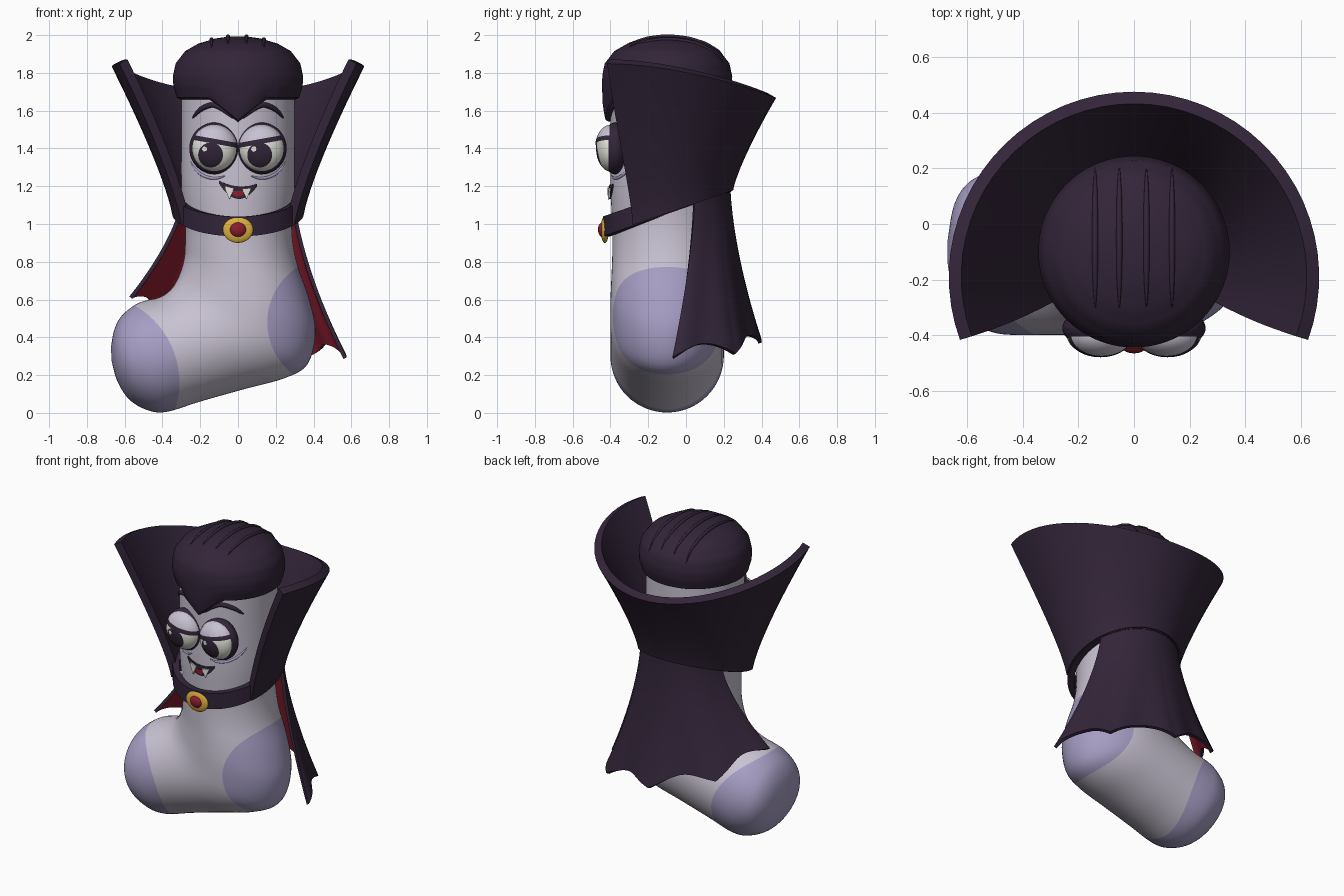
import bpy, bmesh
from math import sin, cos, pi, radians, hypot, sqrt, atan2
from mathutils import Matrix, Vector

if "Cube" in bpy.data.objects:
    bpy.data.objects.remove(bpy.data.objects["Cube"])

CY = -0.1  # depth of the leg axis


def material(name, *rgb):
    m = bpy.data.materials.new(name)
    m.use_nodes = True
    m.diffuse_color = (*rgb, 1)
    node = next(n for n in m.node_tree.nodes if n.type == 'BSDF_PRINCIPLED')
    node.inputs["Base Color"].default_value = (*rgb, 1)
    return m


SOCK = material("pale lilac", 0.58, 0.54, 0.64)
LAV = material("lavender", 0.38, 0.34, 0.55)
DARK = material("dark plum", 0.032, 0.018, 0.04)
RED = material("deep red", 0.26, 0.012, 0.028)
GOLD = material("gold", 0.72, 0.43, 0.05)
WHITE = material("ivory white", 0.76, 0.76, 0.7)


def lerp(a, b, t):
    return a + (b - a) * t


def along(rows, u, smooth=True):
    """Catmull-Rom or linear sample of equal-length tuples."""
    n = len(rows) - 1
    i = min(int(u * n), n - 1)
    t = u * n - i
    b, c = Vector(rows[i]), Vector(rows[i + 1])
    if not smooth:
        return b.lerp(c, t)
    a, d = Vector(rows[max(i - 1, 0)]), Vector(rows[min(i + 2, n)])
    return b + (c - a) * (t / 2) + (a * 2 - b * 5 + c * 4 - d) * (t * t / 2) \
        + (b * 3 - a - c * 3 + d) * (t ** 3 / 2)


def finish(ob, angle=40):
    bpy.ops.object.select_all(action='DESELECT')
    ob.select_set(True)
    bpy.context.view_layer.objects.active = ob
    for m in list(ob.modifiers):
        bpy.ops.object.modifier_apply(modifier=m.name)
    bpy.ops.object.shade_smooth_by_angle(angle=radians(angle))
    return ob


def to_object(name, bm, mats, thick=0):
    bmesh.ops.remove_doubles(bm, verts=bm.verts[:], dist=1e-5)
    bmesh.ops.recalc_face_normals(bm, faces=bm.faces[:])
    me = bpy.data.meshes.new(name)
    bm.to_mesh(me)
    bm.free()
    ob = bpy.data.objects.new(name, me)
    bpy.context.collection.objects.link(ob)
    for m in mats:
        me.materials.append(m)
    if thick:
        mod = ob.modifiers.new("thickness", 'SOLIDIFY')
        mod.thickness, mod.offset = thick, 0
    return finish(ob)


def surface(name, fn, nu, nv, mats, loop=False, caps=False, thick=0):
    bm = bmesh.new()
    cols = nv if loop else nv + 1
    g = [[bm.verts.new(fn(i / nu, j / nv)) for j in range(cols)] for i in range(nu + 1)]
    for i in range(nu):
        for j in range(nv):
            k = (j + 1) % cols
            bm.faces.new((g[i][j], g[i][k], g[i + 1][k], g[i + 1][j]))
    if caps:
        bm.faces.new(g[0])
        bm.faces.new(g[-1])
    return to_object(name, bm, mats, thick)


def ellipsoid(name, loc, size, mats, seg=48):
    bm = bmesh.new()
    mat = Matrix.Translation(loc) @ Matrix.Diagonal((*size, 1)) @ Matrix.Rotation(pi / 2, 4, 'X')
    bmesh.ops.create_uvsphere(bm, u_segments=seg, v_segments=seg // 2, radius=1, matrix=mat)
    return to_object(name, bm, mats)


def paint(ob, rule, index, delete=False):
    """Cut the mesh where rule is zero; colour or delete the negative side."""
    bm = bmesh.new()
    bm.from_mesh(ob.data)
    val = {v: rule(v.co) for v in bm.verts}
    new = []
    for e in list(bm.edges):
        a, b = e.verts
        if val[a] * val[b] < 0:
            new.append(bmesh.utils.edge_split(e, a, val[a] / (val[a] - val[b]))[1])
    bmesh.ops.connect_verts(bm, verts=new)
    hit = [f for f in bm.faces if rule(f.calc_center_median()) < 0]
    if delete:
        bmesh.ops.delete(bm, geom=hit, context='FACES')
    else:
        for f in hit:
            f.material_index = index
    bm.to_mesh(ob.data)
    bm.free()


def disc(cx, cz, r):
    return lambda p: hypot(p.x - cx, p.z - cz) - r


def tube(name, pts, radius, mat, taper=0.8):
    cu = bpy.data.curves.new(name, 'CURVE')
    cu.dimensions, cu.bevel_depth, cu.bevel_resolution = '3D', radius, 3
    cu.use_fill_caps = True
    sp = cu.splines.new('POLY')
    sp.points.add(len(pts) - 1)
    for i, p in enumerate(pts):
        sp.points[i].co = (*p, 1)
        sp.points[i].radius = 1 - taper * abs(2 * i / (len(pts) - 1) - 1) ** 3
    ob = bpy.data.objects.new(name, cu)
    bpy.context.collection.objects.link(ob)
    cu.materials.append(mat)
    bpy.ops.object.select_all(action='DESELECT')
    ob.select_set(True)
    bpy.context.view_layer.objects.active = ob
    bpy.ops.object.convert(target='MESH')
    return finish(bpy.context.object)


def skin(x, z, lift=0.0):
    return (x, CY - sqrt(0.09 - x * x) - lift, z)


def plate(name, x0, x1, top, bottom, lift, mat):
    def fn(u, v):
        x = lerp(x0, x1, v)
        return skin(x, lerp(bottom(x), top(x), u), lift)
    return surface(name, fn, 2, 16, [mat], thick=0.009)


# Sock: ellipses between an inner and an outer outline (x, z, x, z, half depth)
STATIONS = [(-.3, 1.85, .3, 1.85, .3), (-.3, 1.5, .3, 1.5, .3), (-.3, 1.2, .3, 1.2, .3),
            (-.28, 1, .285, .98, .29), (-.28, .89, .31, .8, .29), (-.285, .82, .375, .61, .295),
            (-.3, .76, .41, .43, .3), (-.32, .71, .37, .26, .3), (-.35, .66, .25, .185, .3),
            (-.39, .625, .03, .125, .3), (-.43, .607, -.2, .06, .3), (-.475, .598, -.38, .005, .3),
            (-.54, .575, -.48, .015, .29), (-.615, .515, -.575, .07, .25),
            (-.655, .44, -.64, .17, .17), (-.672, .35, -.67, .28, .045)]


def sock_point(u, v):
    ax, az, bx, bz, w = along(STATIONS, u)
    c, s = cos(2 * pi * v), sin(2 * pi * v)
    return ((ax + bx) / 2 + c * (bx - ax) / 2, CY + w * s, (az + bz) / 2 + c * (bz - az) / 2)


sock = surface("sock", sock_point, 75, 64, [SOCK, LAV], loop=True, caps=True)
paint(sock, disc(-0.78, 0.16, 0.47), 1)   # toe patch
paint(sock, disc(0.5, 0.48, 0.345), 1)    # heel patch

# Hair cap with a pointed front
HAIR = [(.28, 1.69), (.305, 1.66), (.325, 1.67), (.342, 1.73), (.345, 1.78), (.33, 1.85),
        (.28, 1.915), (.21, 1.955), (.12, 1.982), (.05, 1.992), (0, 1.993)]


def hair_point(u, v):
    r, z = along(HAIR, u, smooth=False)
    x, y = r * sin(2 * pi * v), -r * cos(2 * pi * v)
    if y < 0:
        z -= 0.12 * max(0, 1 - abs(x) / 0.15) * min(1, max(0, (1.8 - z) / 0.1))
    return (x, CY + y, z)


surface("hair", hair_point, 30, 120, [DARK], loop=True)


def dome(r):
    for (r0, z0), (r1, z1) in zip(HAIR[4:], HAIR[5:]):
        if r1 <= r <= r0:
            return lerp(z1, z0, (r - r1) / (r0 - r1))


for x in (-.14, -.053, .045, .137):
    ys = [lerp(-.3, .2, i / 20) for i in range(21)]
    tube("hair_ridge", [(x, y, dome(hypot(x, y - CY)) + .001) for y in ys], .011, DARK)


# Tilted neck band, tall collar and cape
def band_z(y):
    return 1.09 + 0.37 * y


def band_point(u, v):
    x, y = 0.32 * sin(2 * pi * v), CY + 0.32 * cos(2 * pi * v)
    return (x, y, band_z(y) + 0.105 * u)


def collar_point(u, v):
    s = 2 * v - 1
    t, g = abs(s), u ** 1.25
    a = s * radians(lerp(122, 110, u))
    r = lerp(.325, .645, g)
    low = band_z(CY + .325 * cos(s * radians(122))) + .01
    high = 1.68 + .18 * t * t * (3 - 2 * t)
    return (r * sin(a), lerp(CY, -.19, g) + r * cos(a), lerp(low, high, u))


def cape_point(u, v):
    b = 2 * v - 1
    g, a0, a1 = u ** 1.5, b * radians(64), b * pi / 2
    k = 1 + .05 * u * cos(4 * pi * b)
    y0 = CY + .325 * cos(a0)
    hem = .37 - .16 * b + .08 * b * b + .07 * abs(sin(2 * pi * b))
    return (lerp(.325 * sin(a0), .54 * sin(a1), g) * k,
            lerp(y0, -.07 + .44 * cos(a1) * k, g), lerp(band_z(y0) + .03, hem, u))


surface("neck_band", band_point, 2, 64, [DARK], loop=True, thick=.04)
surface("collar", collar_point, 16, 40, [DARK], thick=.05)
cape = surface("cape", cape_point, 20, 80, [DARK, RED], thick=.02)
for p in cape.data.polygons:   # red lining on faces turned to the leg
    out = Vector((p.center.x, p.center.y - CY)).normalized()
    if p.normal.xy.dot(out) < -0.4:
        p.material_index = 1

# Brooch
ellipsoid("brooch_rim", (0, -.43, .97), (.08, .022, .07), [GOLD])
ellipsoid("brooch_gem", (0, -.44, .97), (.045, .026, .04), [RED])

# Eyes, lids, brows and creases
for side, px in ((-1, -.145), (1, .115)):
    cx, cz = side * .125, 1.4
    ellipsoid("eye_rim", (cx, -.375, cz), (.133, .075, .137), [DARK])
    eye = ellipsoid("eyeball", (cx, -.398, cz), (.118, .078, .122), [WHITE, DARK])
    paint(eye, disc(px, 1.365, .066), 1)
    paint(eye, disc(px - .032, 1.397, .014), 0)

    def above(p, h, side=side, cx=cx):
        return p.z - 1.425 - h - .18 * side * (p.x - cx)

    lid = ellipsoid("eyelid", (cx, -.398, cz), (.122, .084, .126), [SOCK, DARK])
    paint(lid, lambda p: above(p, 0), 0, delete=True)
    paint(lid, lambda p: above(p, .026), 1)

    brow = [(.24, 1.562), (.2, 1.605), (.14, 1.63), (.09, 1.612), (.025, 1.56)]
    pts = [along(brow, i / 20) for i in range(21)]
    tube("eyebrow", [skin(side * x, z, .004) for x, z in pts], .014, DARK)
    arc = [radians(lerp(-115, -25, i / 16)) for i in range(17)]
    tube("eye_crease", [skin(side * (.125 + .14 * cos(a)), cz + .158 * sin(a)) for a in arc],
         .008, LAV)


# Mouth with two fangs
def lip(x):
    return 1.2 + 2 * x * x - .08 * x


plate("mouth", -.1, .1, lip, lambda x: lip(x) - .012 - .055 * (1 - (x / .1) ** 2), .003, DARK)
plate("tongue", -.045, .045, lambda x: 1.175, lambda x: 1.175 - .03 * (1 - (x / .045) ** 2), .007, RED)
for x0 in (-.045, .045):
    plate("fang", x0 - .023, x0 + .023, lambda x: lip(x) - .012,
          lambda x: 1.13 + 2.4 * abs(x - x0), .012, WHITE)
